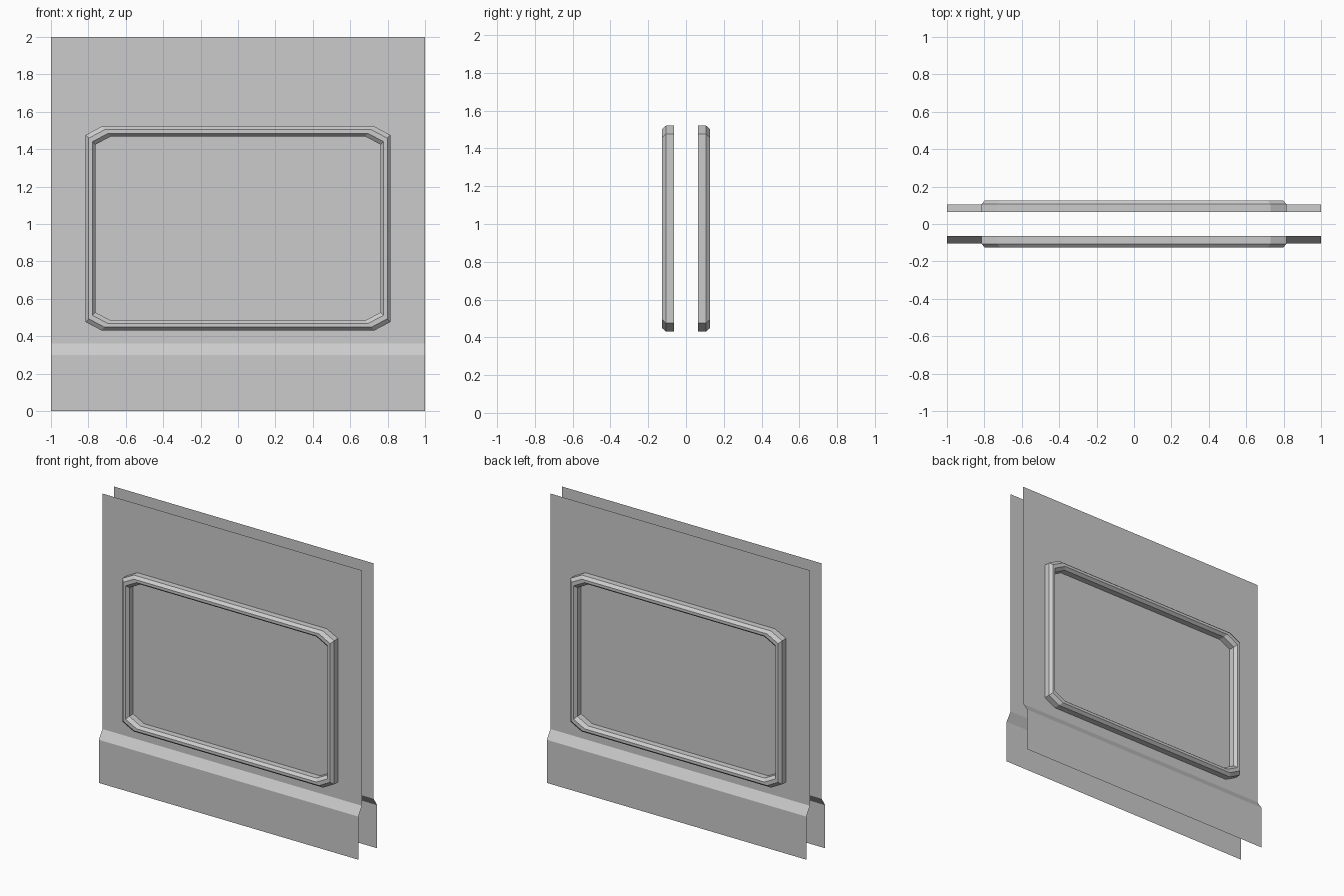
import bpy

if "Cube" in bpy.data.objects:
    bpy.data.objects.remove(bpy.data.objects["Cube"])

HALF_W = 1.0
WALL_Y, SKIRT_Y = -0.064, -0.104
WIN_Z = 0.976


def strip_object(name, rows, closed):
    """Bridge successive rows of points with quads, then mirror front to back."""
    n = len(rows[0])
    verts = [p for row in rows for p in row]
    faces = []
    for r in range(len(rows) - 1):
        for i in range(n if closed else n - 1):
            j = (i + 1) % n
            faces.append((r * n + i, r * n + j, (r + 1) * n + j, (r + 1) * n + i))
    mesh = bpy.data.meshes.new(name)
    mesh.from_pydata(verts, [], faces)
    obj = bpy.data.objects.new(name, mesh)
    bpy.context.collection.objects.link(obj)
    mod = obj.modifiers.new("front_to_back", 'MIRROR')
    mod.use_axis = (False, True, False)
    mod.use_mirror_merge = False
    return obj


def octagon(inset, y):
    """Window outline with cut corners, counter-clockwise seen from the front."""
    w, h, cx, cz = 0.815 - inset, 0.545 - inset, 0.085, 0.045
    pts = [(w, h - cz), (w - cx, h), (cx - w, h), (-w, h - cz),
           (-w, cz - h), (cx - w, -h), (w - cx, -h), (w, cz - h)]
    return [(x, y, WIN_Z + z) for x, z in pts]


# Thin wall sheets with a stepped-out skirt at the bottom
wall_profile = [(SKIRT_Y, 0), (SKIRT_Y, 0.30), (WALL_Y, 0.36), (WALL_Y, 2.0)]
strip_object("wall_panel",
             [[(-HALF_W, y, z), (HALF_W, y, z)] for y, z in wall_profile], False)

# Raised window frames with bevelled inner and outer edges
frame_profile = [(0, WALL_Y), (0, -0.106), (0.017, -0.126),
                 (0.036, -0.126), (0.052, -0.106), (0.052, WALL_Y)]
strip_object("window_frame", [octagon(i, y) for i, y in frame_profile], True)
